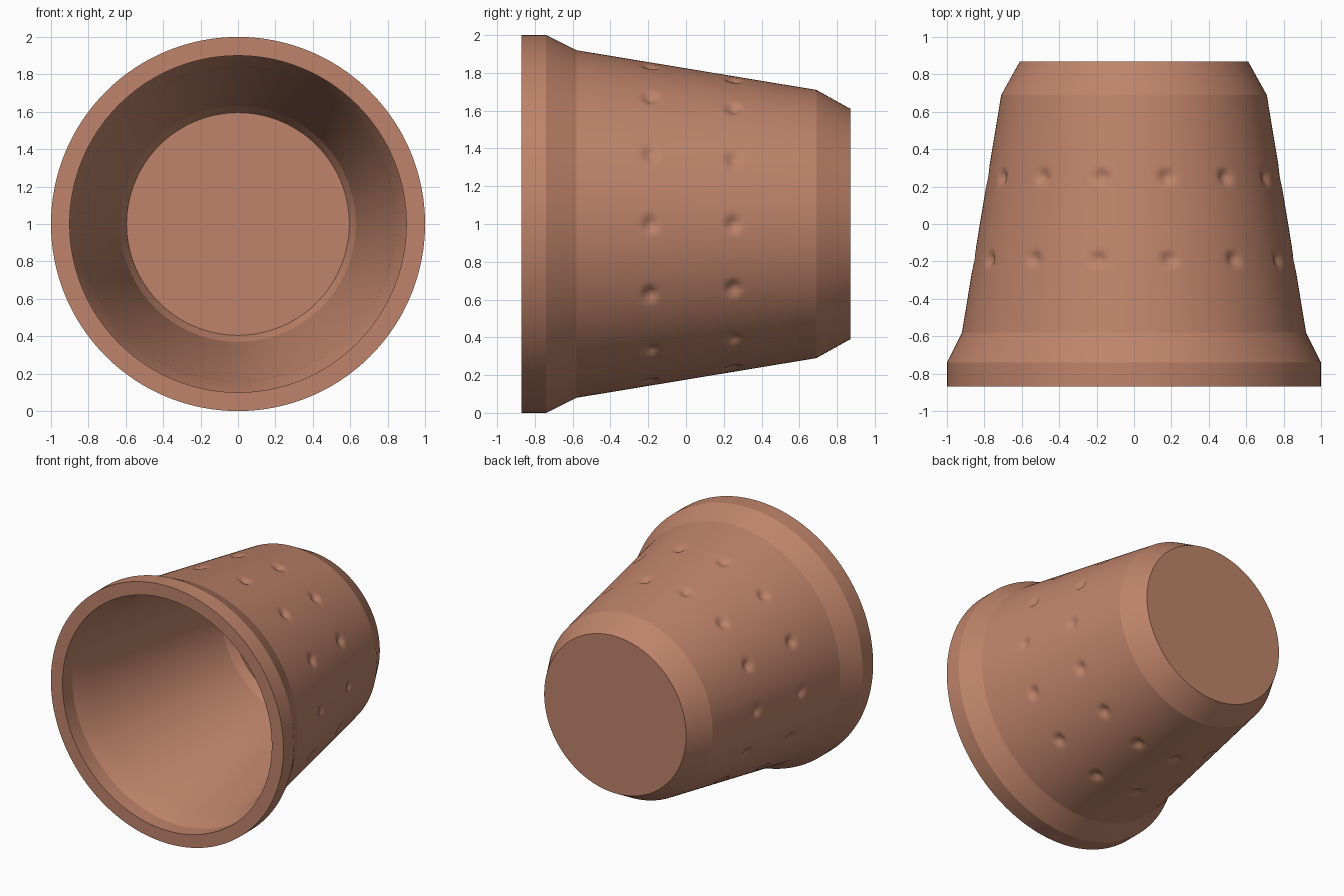
import bpy
import bmesh
import math

cube = bpy.data.objects.get("Cube")
if cube:
    bpy.data.objects.remove(cube)

SIDES = 224
PER_ROW = 14
ROWS = (-0.19, 0.25)
DIMPLE_RADIUS = 0.06
DIMPLE_DEPTH = 0.025
WALL_START, WALL_END = (0.92, -0.58), (0.71, 0.69)


def wall_radius(y):
    t = (y - WALL_START[1]) / (WALL_END[1] - WALL_START[1])
    return WALL_START[0] + t * (WALL_END[0] - WALL_START[0])


# Closed cup section as (radius, y), with extra rings where the dimples sit
dimple_rings = [(wall_radius(row + i * 0.015), row + i * 0.015)
                for row in ROWS for i in range(-5, 6)]
outer = [(0, 0.87), (0.61, 0.87), WALL_END, *reversed(dimple_rings),
         WALL_START, (1, -0.74), (1, -0.87)]
inner = [(0.9, -0.87), (0.9, -0.75), (0.84, -0.6),
         (0.63, 0.7), (0.595, 0.77), (0, 0.77)]
profile = outer + inner

# Turn the section around the horizontal axis
bm = bmesh.new()
verts = [bm.verts.new((r, y, 1)) for r, y in profile]
edges = [bm.edges.new(pair) for pair in zip(verts, verts[1:])]
bmesh.ops.spin(bm, geom=verts + edges, cent=(0, 0, 1), axis=(0, 1, 0),
               angle=math.tau, steps=SIDES)
bmesh.ops.remove_doubles(bm, verts=bm.verts, dist=0.0005)
bmesh.ops.recalc_face_normals(bm, faces=bm.faces)
mesh = bpy.data.meshes.new("cup")
bm.to_mesh(mesh)
bm.free()
cup = bpy.data.objects.new("cup", mesh)
bpy.context.collection.objects.link(cup)

# Smooth the turned form, keeping the rim and bevel edges crisp
bpy.ops.object.select_all(action='DESELECT')
cup.select_set(True)
bpy.context.view_layer.objects.active = cup
bpy.ops.object.shade_smooth_by_angle(angle=math.radians(15))

# Press two rows of shallow dimples into the outer wall
step = math.tau / PER_ROW
for v in mesh.vertices:
    x, y, z = v.co.x, v.co.y, v.co.z - 1
    r = math.hypot(x, z)
    if abs(r - wall_radius(y)) > 0.01:
        continue
    around = (math.atan2(x, z) % step - step / 2) * r
    along = min(abs(y - row) for row in ROWS)
    d = math.hypot(around, along) / DIMPLE_RADIUS
    if d < 1:
        k = 1 - DIMPLE_DEPTH * (1 + math.cos(math.pi * d)) / 2 / r
        v.co.x, v.co.z = x * k, 1 + z * k

# Terracotta material
clay = bpy.data.materials.new("clay")
clay.use_nodes = True
color = (0.52, 0.23, 0.145, 1)
clay.diffuse_color = color
bsdf = clay.node_tree.nodes["Principled BSDF"]
bsdf.inputs["Base Color"].default_value = color
bsdf.inputs["Roughness"].default_value = 0.8
mesh.materials.append(clay)
